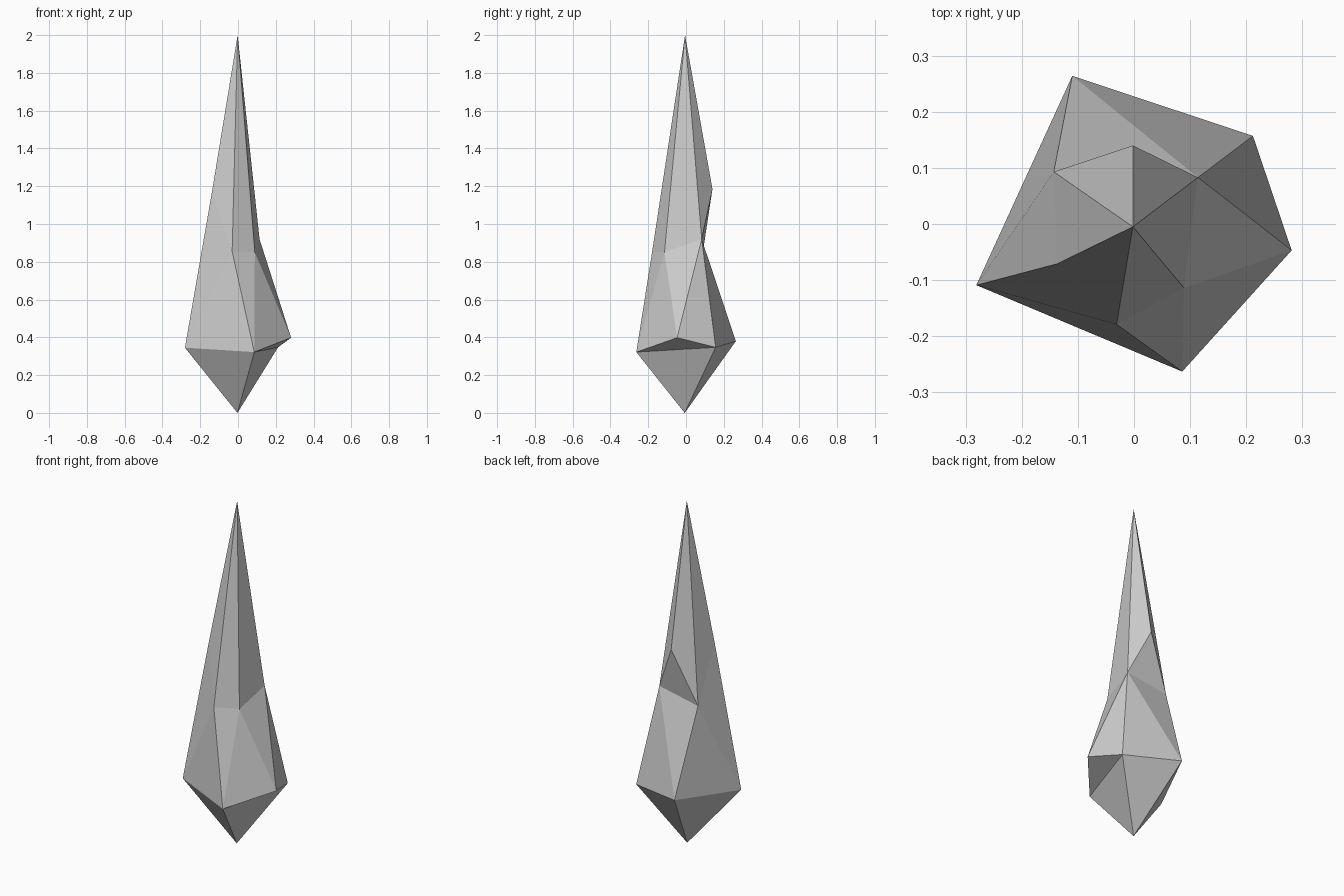
import bpy

if "Cube" in bpy.data.objects:
    bpy.data.objects.remove(bpy.data.objects["Cube"])

# Corner points of the shard: two tips, girdle (A-E) and shoulder ring (F-M)
points = {
    "T": (-0.002, -0.005, 2.0), "O": (-0.003, -0.007, 0.0),
    "A": (-0.11, 0.264, 0.38), "B": (0.212, 0.157, 0.347),
    "C": (0.281, -0.047, 0.398), "D": (0.086, -0.263, 0.322),
    "E": (-0.281, -0.109, 0.345),
    "F": (-0.143, 0.093, 0.875), "G": (-0.002, 0.14, 1.185),
    "H": (-0.137, -0.071, 1.175), "K": (-0.031, -0.179, 0.855),
    "L": (0.089, -0.114, 0.85), "M": (0.114, 0.083, 0.92),
}
index = {name: i for i, name in enumerate(points)}


def fan(tip, ring):
    """Triangles from a tip around a closed ring."""
    return [tip + a + b for a, b in zip(ring, ring[1:] + ring[0])]


# Long upper spike, faceted waist, short lower point
facets = fan("T", "HKLMGF")
facets += "GMF FMA AMB MBC MCL LCD LDK KDE KEH HEF FEA".replace("MBC", "MCB").split()
facets += ["DCB"] + fan("O", "BDEA")

mesh = bpy.data.meshes.new("crystal_shard")
mesh.from_pydata(list(points.values()), [], [[index[c] for c in f] for f in facets])
shard = bpy.data.objects.new("crystal_shard", mesh)
bpy.context.collection.objects.link(shard)

# Make all facets face outward
bpy.context.view_layer.objects.active = shard
shard.select_set(True)
bpy.ops.object.mode_set(mode="EDIT")
bpy.ops.mesh.select_all(action="SELECT")
bpy.ops.mesh.normals_make_consistent(inside=False)
bpy.ops.object.mode_set(mode="OBJECT")
